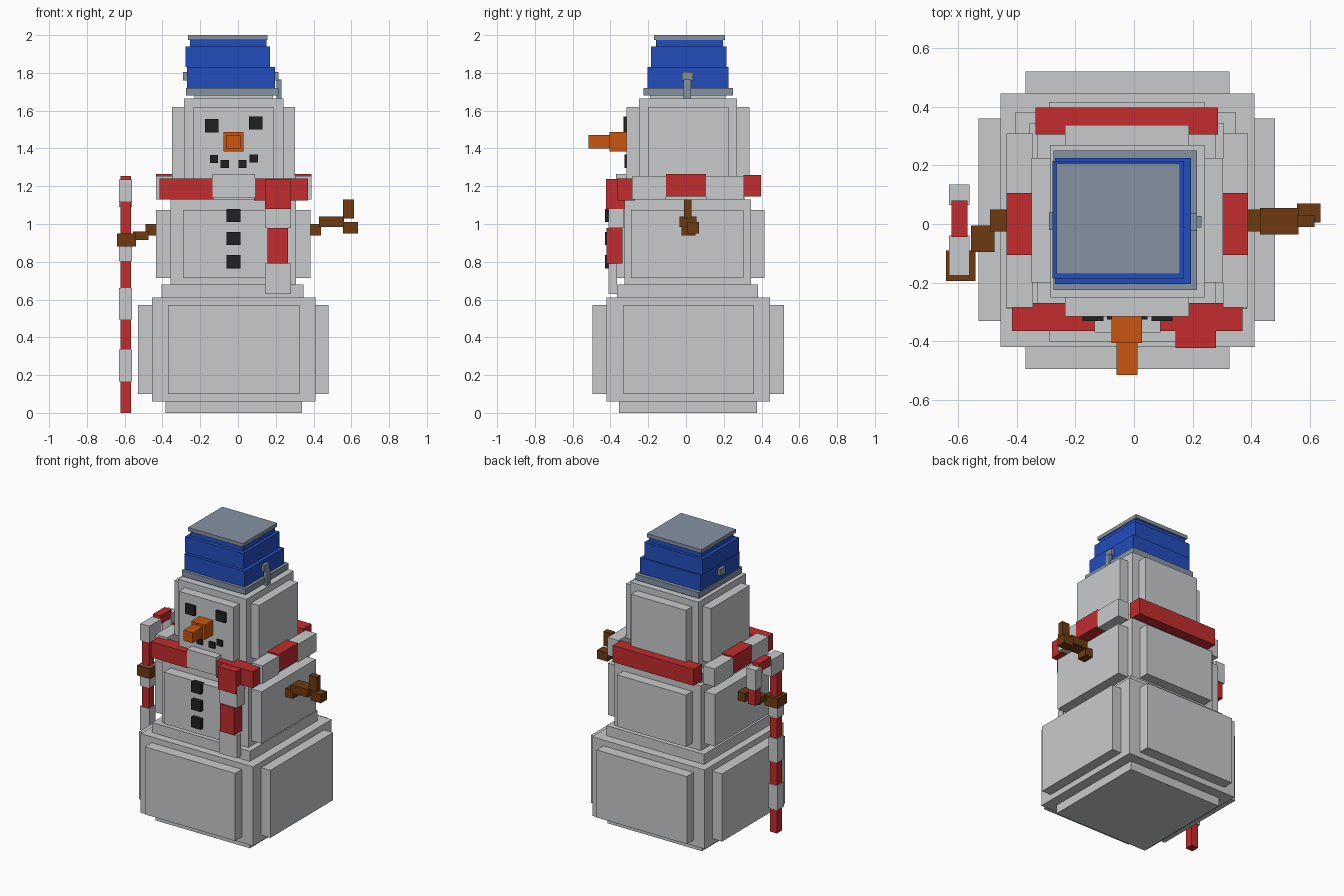
import bpy
import bmesh


def material(name, r, g, b):
    m = bpy.data.materials.new(name)
    m.diffuse_color = (r, g, b, 1)
    return m


SNOW = material("snow white", 0.58, 0.59, 0.60)
RED = material("red", 0.54, 0.025, 0.027)
BLUE = material("blue", 0.016, 0.076, 0.515)
GREY = material("slate grey", 0.235, 0.29, 0.365)
BROWN = material("brown", 0.156, 0.042, 0.005)
ORANGE = material("orange", 0.59, 0.089, 0.004)
BLACK = material("coal black", 0.014, 0.015, 0.017)


def part(name, *boxes):
    """One object from boxes, each (material, x range, y range, z range)."""
    mesh = bpy.data.meshes.new(name)
    bm = bmesh.new()
    mats = []
    for mat, *spans in boxes:
        if mat not in mats:
            mats.append(mat)
            mesh.materials.append(mat)
        verts = bmesh.ops.create_cube(bm, size=1)["verts"]
        for v in verts:
            v.co = [(a + b) / 2 + c * (b - a) for c, (a, b) in zip(v.co, spans)]
        for f in {f for v in verts for f in v.link_faces}:
            f.material_index = mats.index(mat)
    bm.to_mesh(mesh)
    bm.free()
    ob = bpy.data.objects.new(name, mesh)
    bpy.context.collection.objects.link(ob)
    return ob


# Snowballs: a core with raised panels on the sides, top and bottom
part("bottom_snowball",
     (SNOW, (-0.455, 0.41), (-0.42, 0.445), (0.06, 0.61)),
     (SNOW, (-0.53, 0.48), (-0.33, 0.36), (0.10, 0.57)),
     (SNOW, (-0.37, 0.325), (-0.495, 0.52), (0.10, 0.57)),
     (SNOW, (-0.385, 0.34), (-0.355, 0.375), (0, 0.3)),
     (SNOW, (-0.405, 0.347), (-0.365, 0.38), (0.3, 0.68)))
part("middle_snowball",
     (SNOW, (-0.357, 0.307), (-0.325, 0.345), (0.65, 1.13)),
     (SNOW, (-0.435, 0.385), (-0.29, 0.305), (0.715, 1.075)),
     (SNOW, (-0.29, 0.24), (-0.40, 0.415), (0.715, 1.075)),
     (SNOW, (-0.33, 0.28), (-0.285, 0.31), (1.0, 1.19)))
part("head",
     (SNOW, (-0.285, 0.24), (-0.25, 0.27), (1.15, 1.665)),
     (SNOW, (-0.35, 0.303), (-0.20, 0.225), (1.24, 1.62)),
     (SNOW, (-0.235, 0.187), (-0.315, 0.337), (1.24, 1.62)),
     (SNOW, (-0.23, 0.185), (-0.19, 0.21), (1.6, 1.69)))

# Hat with stacked bands and a strap
part("hat",
     (GREY, (-0.275, 0.215), (-0.225, 0.25), (1.68, 1.72)),
     (BLUE, (-0.27, 0.195), (-0.205, 0.225), (1.72, 1.83)),
     (BLUE, (-0.277, 0.17), (-0.185, 0.215), (1.83, 1.94)),
     (BLUE, (-0.255, 0.15), (-0.16, 0.195), (1.94, 1.975)),
     (GREY, (-0.265, 0.157), (-0.17, 0.207), (1.975, 2.0)))
part("hat_strap",
     (GREY, (-0.29, -0.25), (-0.02, 0.04), (1.76, 1.805)),
     (GREY, (0.18, 0.215), (-0.022, 0.037), (1.76, 1.805)),
     (GREY, (0.205, 0.23), (-0.012, 0.027), (1.66, 1.765)))

# Face
for side, x, z in (("left", -0.14, 1.52), ("right", 0.095, 1.535)):
    part(side + "_eye", (BLACK, (x - 0.036, x + 0.036), (-0.33, -0.30),
                         (z - 0.035, z + 0.035)))
for i, (x, z) in enumerate(((-0.127, 1.343), (-0.07, 1.317),
                            (0.024, 1.317), (0.083, 1.347))):
    part(f"mouth_coal_{i + 1}", (BLACK, (x - 0.022, x + 0.022),
                                 (-0.325, -0.30), (z - 0.021, z + 0.021)))
part("nose",
     (ORANGE, (-0.076, 0.028), (-0.405, -0.30), (1.385, 1.488)),
     (ORANGE, (-0.06, 0.012), (-0.515, -0.40), (1.40, 1.472)))

# Coat buttons
for i, z in enumerate((0.80, 0.923, 1.045)):
    part(f"button_{i + 1}", (BLACK, (-0.06, 0.012), (-0.43, -0.39),
                             (z - 0.035, z + 0.035)))

# Scarf ring and hanging tail
part("scarf_front",
     (RED, (-0.415, -0.13), (-0.365, -0.27), (1.13, 1.24)),
     (SNOW, (-0.135, 0.09), (-0.37, -0.27), (1.14, 1.265)),
     (RED, (0.085, 0.37), (-0.365, -0.27), (1.125, 1.24)))
for side, xs in (("left", (-0.435, -0.345)), ("right", (0.303, 0.388))):
    part("scarf_" + side,
         (SNOW, xs, (-0.285, -0.105), (1.13, 1.255)),
         (RED, xs, (-0.105, 0.105), (1.145, 1.265)),
         (SNOW, xs, (0.105, 0.308), (1.13, 1.255)))
part("scarf_back", (RED, (-0.335, 0.287), (0.305, 0.397), (1.145, 1.26)))
part("scarf_tail",
     (RED, (0.142, 0.28), (-0.423, -0.30), (1.08, 1.238)),
     (SNOW, (0.142, 0.28), (-0.41, -0.33), (0.98, 1.125)),
     (RED, (0.157, 0.265), (-0.42, -0.335), (0.79, 0.98)),
     (SNOW, (0.142, 0.28), (-0.41, -0.365), (0.63, 0.79)))

# Stick arms
part("right_arm",
     (BROWN, (0.36, 0.44), (-0.025, 0.05), (0.94, 1.0)),
     (BROWN, (0.43, 0.56), (-0.035, 0.055), (0.985, 1.04)),
     (BROWN, (0.555, 0.615), (-0.01, 0.03), (1.03, 1.13)),
     (BROWN, (0.555, 0.635), (0.005, 0.07), (0.95, 1.01)))
part("left_arm",
     (BROWN, (-0.49, -0.42), (-0.025, 0.05), (0.94, 1.0)),
     (BROWN, (-0.555, -0.475), (-0.095, -0.005), (0.915, 0.96)),
     (BROWN, (-0.64, -0.54), (-0.195, -0.09), (0.88, 0.95)))

# Striped cane: red and white shaft, then the hook
levels = (0, 0.165, 0.335, 0.495, 0.66, 0.805, 0.95, 1.12)
thin, wide = (-0.622, -0.567), (-0.63, -0.56)
shaft = [(SNOW if i % 2 else RED, wide if i % 2 else thin,
          (-0.175, -0.105) if i % 2 else (-0.168, -0.112), zs)
         for i, zs in enumerate(zip(levels, levels[1:]))]
part("cane_shaft", *shaft)
part("cane_hook",
     (SNOW, wide, (-0.175, -0.04), (1.12, 1.235)),
     (RED, thin, (-0.045, 0.08), (1.195, 1.255)),
     (SNOW, wide, (0.065, 0.135), (1.09, 1.23)),
     (RED, thin, (0.072, 0.128), (0.98, 1.09)))
